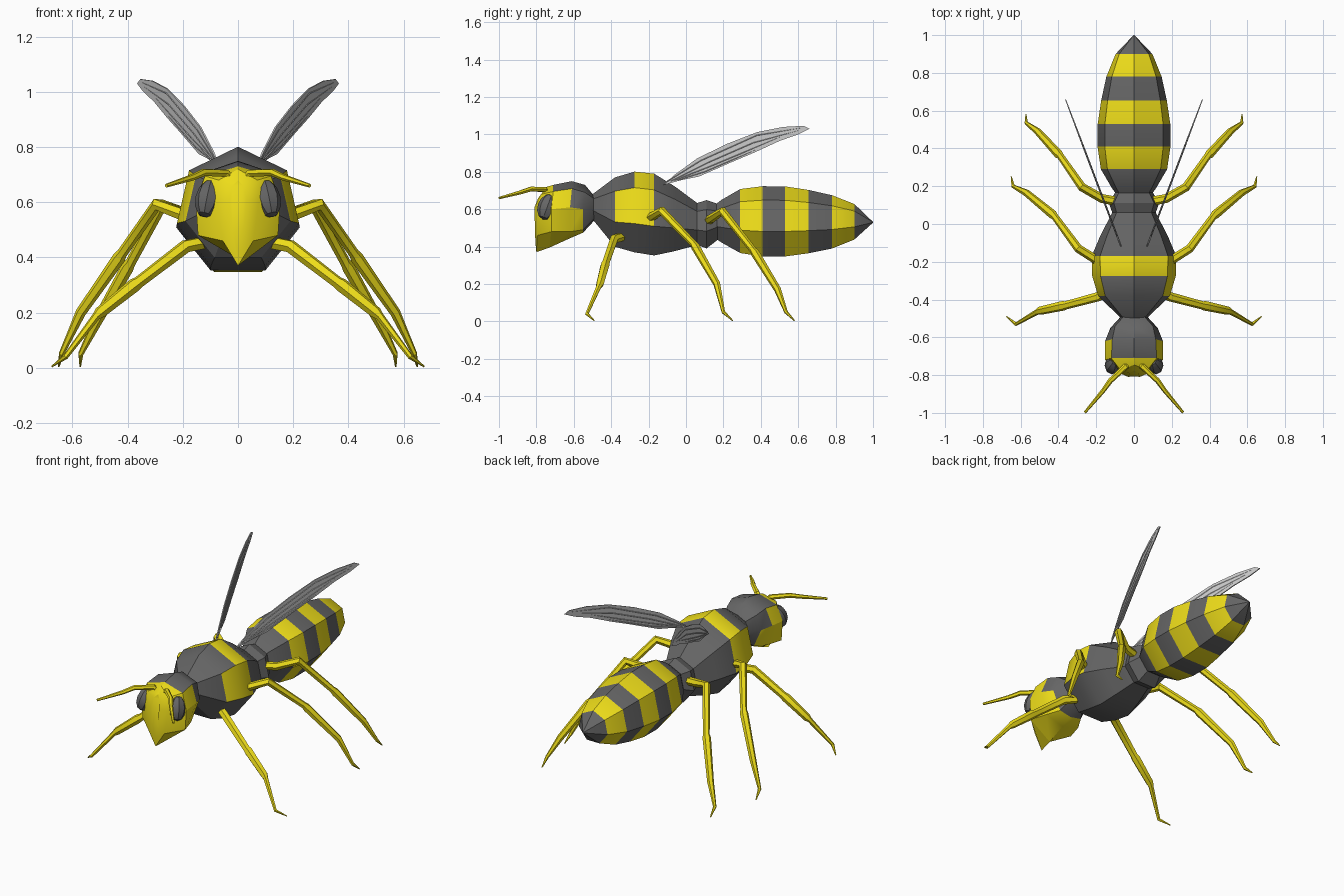
import bpy, bmesh, math
from mathutils import Vector, Matrix

if "Cube" in bpy.data.objects:
    bpy.data.objects.remove(bpy.data.objects["Cube"])


def material(name, rgb):
    m = bpy.data.materials.new(name)
    m.diffuse_color = (*rgb, 1)
    m.use_nodes = True
    m.node_tree.nodes["Principled BSDF"].inputs["Base Color"].default_value = m.diffuse_color
    return m


DARK = material("dark_grey", (0.13, 0.13, 0.13))
YELLOW = material("yellow", (0.85, 0.72, 0.01))
WING = material("pale_wing", (0.7, 0.7, 0.67))


def build(name, verts, faces, mats, index=None, mirror=False):
    me = bpy.data.meshes.new(name)
    me.from_pydata([tuple(v) for v in verts], [], faces)
    for m in mats:
        me.materials.append(m)
    for i, p in enumerate(me.polygons):
        p.material_index = index[i] if index else 0
    bm = bmesh.new()
    bm.from_mesh(me)
    bmesh.ops.recalc_face_normals(bm, faces=bm.faces)
    bm.to_mesh(me)
    bm.free()
    me.shade_smooth()
    me.set_sharp_from_angle(angle=math.radians(30))
    ob = bpy.data.objects.new(name, me)
    bpy.context.collection.objects.link(ob)
    if mirror:
        ob.modifiers.new("both_sides", 'MIRROR')
    return ob


def loft(name, rings, mats, colour=lambda seg, k: 0, mirror=False):
    """Skin equal-sized rings and cap both ends; colour() picks the slot."""
    n = len(rings[0])
    verts = [v for r in rings for v in r]
    faces, idx = [], []
    for s in range(len(rings) - 1):
        for k in range(n):
            j = (k + 1) % n
            faces.append((s*n + k, s*n + j, s*n + n + j, s*n + n + k))
            idx.append(colour(s, k))
    last = len(rings) - 1
    faces += [tuple(range(n)), tuple(range(last*n, last*n + n))]
    idx += [colour(0, 0), colour(last - 1, 0)]
    return build(name, verts, faces, mats, idx, mirror)


def heptagon(y, z, r):
    """Seven-sided ring with its point upward."""
    return [(r*math.sin(math.tau*k/7), y, z + r*math.cos(math.tau*k/7)) for k in range(7)]


def tube(name, path, radii, mats, sides=6):
    pts = [Vector(p) for p in path]
    rings, prev, q = [], None, None
    for i, p in enumerate(pts):
        a = (p - pts[i-1]).normalized() if i else Vector()
        b = (pts[i+1] - p).normalized() if i < len(pts) - 1 else Vector()
        d = (a + b).normalized()
        q = prev.rotation_difference(d) @ q if prev else d.to_track_quat('Z', 'Y')
        prev = d
        rings.append([p + q @ Vector((radii[i]*math.cos(math.tau*k/sides),
                                      radii[i]*math.sin(math.tau*k/sides), 0))
                      for k in range(sides)])
    return loft(name, rings, mats, mirror=True)


# Abdomen with alternating bands
abdomen = [(.15, .53, .09), (.19, .53, .12), (.29, .528, .18), (.41, .525, .198), (.53, .525, .197),
           (.655, .525, .178), (.78, .525, .15), (.90, .528, .10), (1.0, .53, .002)]
loft("abdomen", [heptagon(*r) for r in abdomen], [DARK, YELLOW],
     lambda s, k: int(s in (2, 4, 6)))

# Thorax with a yellow saddle band and side patches
thorax = [(-.50, .61, .07), (-.38, .575, .195), (-.275, .574, .227), (-.17, .56, .23),
          (-.06, .54, .182), (.06, .515, .118), (.11, .513, .136), (.18, .53, .095)]
loft("thorax", [heptagon(*r) for r in thorax], [DARK, YELLOW],
     lambda s, k: int((s == 2 and k in (0, 6, 1, 5)) or (s == 1 and k in (1, 5))))

# Head: half sections (x, y, z) from crown to chin, mirrored into full rings
head = [
    [(0, -.49, .67), (.055, -.49, .655), (.07, -.49, .60), (.045, -.49, .55), (0, -.49, .54)],
    [(0, -.54, .73), (.10, -.54, .69), (.125, -.55, .60), (.075, -.55, .49), (0, -.55, .475)],
    [(0, -.61, .75), (.115, -.61, .71), (.153, -.62, .61), (.115, -.62, .48), (0, -.62, .445)],
    [(0, -.71, .73), (.12, -.71, .695), (.153, -.72, .60), (.145, -.72, .48), (0, -.73, .395)],
    [(0, -.745, .72), (.07, -.775, .68), (.075, -.79, .60), (.055, -.795, .46), (0, -.80, .37)],
    [(0, -.775, .68), (.02, -.79, .66), (.03, -.81, .61), (.02, -.808, .50), (0, -.805, .42)],
]
head_rings = [h + [(-x, y, z) for x, y, z in h[-2:0:-1]] for h in head]
yellow_from = {1: (2, 3, 4, 5), 2: (1, 2, 3, 4, 5, 6), 3: range(8), 4: range(8)}
loft("head", head_rings, [DARK, YELLOW], lambda s, k: int(k in yellow_from.get(s, ())))

# Compound eyes
bm = bmesh.new()
bmesh.ops.create_uvsphere(bm, u_segments=8, v_segments=6, radius=1)
bm.transform(Matrix.Translation((.11, -.742, .612)) @ Matrix.Rotation(-.35, 4, 'X')
             @ Matrix.Rotation(-.2, 4, 'Y') @ Matrix.Diagonal((.045, .052, .072, 1)))
build("eyes", [v.co for v in bm.verts], [[v.index for v in f.verts] for f in bm.faces],
      [DARK], mirror=True)
bm.free()

# Antennae
tube("antennae", [(.02, -.74, .67), (.045, -.755, .705), (.125, -.83, .708),
                  (.165, -.885, .69), (.26, -.998, .66)],
     [.014, .016, .014, .012, .007], [YELLOW])

# Three pairs of legs: hip, knee, shin joint, ankle, toe
tube("front_legs", [(.09, -.32, .46), (.19, -.385, .44), (.36, -.43, .31), (.375, -.433, .30),
                    (.50, -.46, .20), (.515, -.467, .185), (.625, -.53, .04), (.675, -.49, .004)],
     [.024, .025, .022, .026, .022, .015, .010, .003], [YELLOW])
tube("middle_legs", [(.13, -.21, .56), (.20, -.19, .555), (.295, -.13, .592), (.42, .04, .415),
                     (.43, .05, .40), (.57, .165, .20), (.64, .20, .05), (.65, .25, .004)],
     [.024, .024, .023, .019, .024, .019, .010, .003], [YELLOW])
tube("hind_legs", [(.09, .12, .54), (.17, .135, .55), (.275, .195, .59), (.39, .36, .38),
                   (.40, .37, .365), (.51, .49, .17), (.57, .535, .05), (.572, .58, .004)],
     [.024, .024, .023, .019, .024, .019, .010, .003], [YELLOW])


# Upright wings, each a thin sheet leaning outward toward the tip
def on_wing(y, z, offset=0):
    return (.068 + (y + .12)*.378 + offset, y, z)


outline = [(-.12, .73), (-.06, .785), (.06, .872), (.22, .95), (.38, 1.012), (.52, 1.04), (.63, 1.046),
           (.66, 1.03), (.60, 1.0), (.50, .965), (.37, .905), (.24, .85), (.07, .775), (-.02, .757)]
loft("wings", [[on_wing(y, z, d) for y, z in outline] for d in (-.003, .003)],
     [WING], mirror=True)

# Wing veins
veins = [[(-.10, .748), (.08, .86), (.38, .995), (.62, 1.035)],
         [(-.08, .75), (.12, .85), (.36, .955), (.60, 1.02)],
         [(-.06, .755), (.12, .825), (.30, .90), (.50, .985)],
         [(-.04, .757), (.10, .80), (.24, .86), (.38, .92)]]
for i, v in enumerate(veins):
    tube(f"wing_vein_{i + 1}", [on_wing(*p) for p in v], [.005, .005, .005, .003], [WING], 4)
